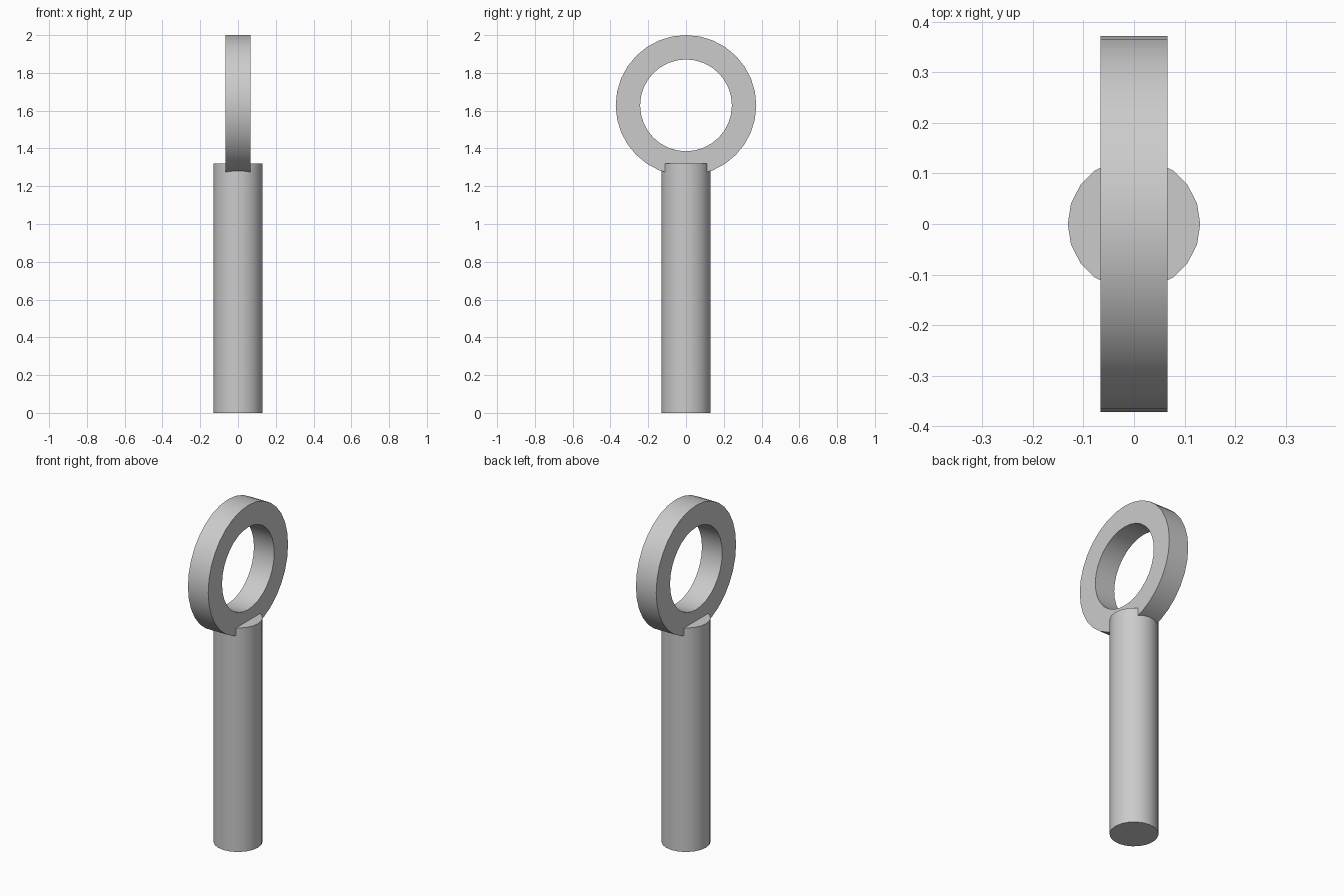
import bpy
import bmesh
from math import cos, sin, pi, radians

cube = bpy.data.objects.get("Cube")
if cube:
    bpy.data.objects.remove(cube, do_unlink=True)

SHAFT_RADIUS, SHAFT_HEIGHT = 0.131, 1.32
RING_OUTER, RING_INNER, RING_HALF_WIDTH = 0.372, 0.243, 0.066
RING_CENTRE = 2 - RING_OUTER

grey = bpy.data.materials.new("plain_grey")
grey.use_nodes = True
colour = (0.6, 0.6, 0.6, 1)
grey.diffuse_color = colour
grey.node_tree.nodes["Principled BSDF"].inputs["Base Color"].default_value = colour


def finish(obj):
    obj.data.materials.append(grey)
    bpy.ops.object.select_all(action="DESELECT")
    obj.select_set(True)
    bpy.context.view_layer.objects.active = obj
    bpy.ops.object.shade_smooth_by_angle(angle=radians(30))


# Round shaft
bpy.ops.mesh.primitive_cylinder_add(
    vertices=20, radius=SHAFT_RADIUS, depth=SHAFT_HEIGHT,
    location=(0, 0, SHAFT_HEIGHT / 2), rotation=(0, 0, pi / 2))
shaft = bpy.context.object
shaft.name = "shaft"
finish(shaft)

# Flat-sided ring: a rectangular section swept around the x axis
bm = bmesh.new()
segments = 32
section = [(-RING_HALF_WIDTH, RING_INNER), (RING_HALF_WIDTH, RING_INNER),
           (RING_HALF_WIDTH, RING_OUTER), (-RING_HALF_WIDTH, RING_OUTER)]
loops = []
for i in range(segments):
    a = 2 * pi * i / segments
    loops.append([bm.verts.new((x, r * cos(a), r * sin(a))) for x, r in section])
for i, here in enumerate(loops):
    after = loops[(i + 1) % segments]
    for j in range(4):
        k = (j + 1) % 4
        bm.faces.new((here[j], here[k], after[k], after[j]))
bmesh.ops.recalc_face_normals(bm, faces=bm.faces)
mesh = bpy.data.meshes.new("ring")
bm.to_mesh(mesh)
bm.free()
ring = bpy.data.objects.new("ring", mesh)
ring.location.z = RING_CENTRE
bpy.context.collection.objects.link(ring)
finish(ring)
